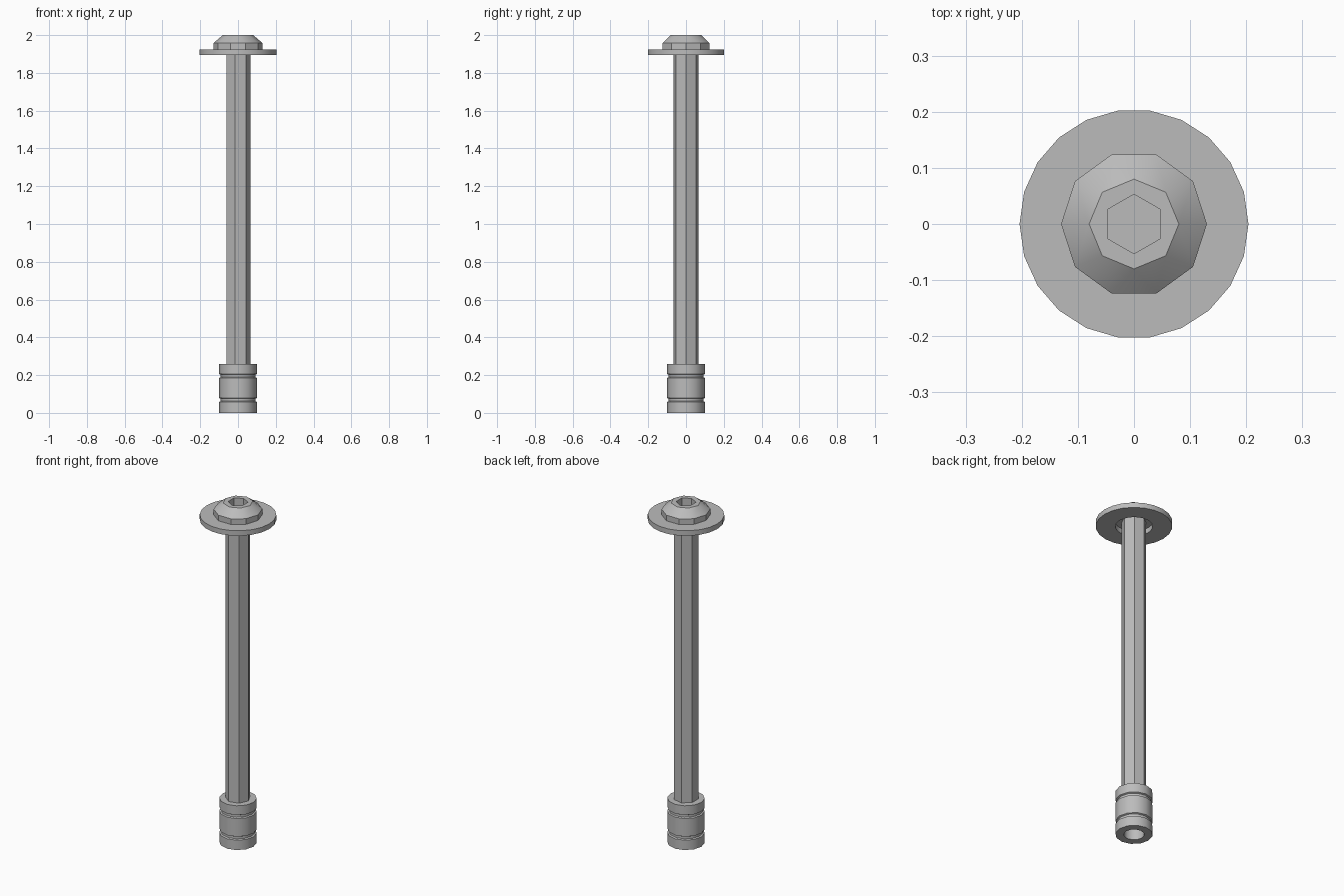
import bpy, bmesh
from math import cos, sin, pi, radians

cube = bpy.data.objects.get("Cube")
if cube:
    bpy.data.objects.remove(cube, do_unlink=True)

steel = bpy.data.materials.new("grey steel")
steel.use_nodes = True
GREY = (0.5, 0.5, 0.5, 1)
steel.diffuse_color = GREY
steel.node_tree.nodes["Principled BSDF"].inputs["Base Color"].default_value = GREY


def ring(bm, radius, z, sides, turn=0.0):
    return [bm.verts.new((radius * cos(turn + 2 * pi * i / sides),
                          radius * sin(turn + 2 * pi * i / sides), z))
            for i in range(sides)]


def finish(bm, name, angle=32):
    bmesh.ops.recalc_face_normals(bm, faces=bm.faces[:])
    mesh = bpy.data.meshes.new(name)
    bm.to_mesh(mesh)
    bm.free()
    mesh.materials.append(steel)
    obj = bpy.data.objects.new(name, mesh)
    bpy.context.collection.objects.link(obj)
    bpy.ops.object.select_all(action='DESELECT')
    obj.select_set(True)
    bpy.context.view_layer.objects.active = obj
    bpy.ops.object.shade_smooth_by_angle(angle=radians(angle))
    return obj


def lathe(name, profile, sides, closed=False, turn=0.0, angle=32):
    """Turn (radius, z) points into a ring-shaped or capped solid."""
    bm = bmesh.new()
    rings = [ring(bm, r, z, sides, turn) for r, z in profile]
    pairs = list(zip(rings, rings[1:]))
    if closed:
        pairs.append((rings[-1], rings[0]))
    else:
        bm.faces.new(rings[0])
        bm.faces.new(rings[-1])
    for a, b in pairs:
        for i in range(sides):
            j = (i + 1) % sides
            bm.faces.new((a[i], a[j], b[j], b[i]))
    return finish(bm, name, angle)


# Long seven-sided shaft
lathe("shaft", [(0.067, 0.2), (0.067, 1.94)], 7)

# Flat washer with an oversize hole
lathe("washer", [(0.204, 1.895), (0.204, 1.925), (0.1, 1.925), (0.1, 1.895)],
      22, closed=True)

# Hollow end collar with two grooves
outer = [(0.1, 0)]
for low in (0.058, 0.185):
    outer += [(0.1, low), (0.092, low + 0.004),
              (0.092, low + 0.017), (0.1, low + 0.021)]
outer += [(0.1, 0.26), (0.055, 0.26), (0.055, 0)]
lathe("end_collar", outer, 12, closed=True, angle=35)

# Button head: ten-sided skirt narrowing to an eight-sided top
bm = bmesh.new()
for radius, z, sides in ((0.13, 1.925, 10), (0.13, 1.958, 10), (0.08, 2.0, 8)):
    ring(bm, radius, z, sides)
bmesh.ops.convex_hull(bm, input=bm.verts[:])
bmesh.ops.dissolve_limit(bm, angle_limit=radians(1),
                         verts=bm.verts[:], edges=bm.edges[:])
head = finish(bm, "button_head")

# Hexagonal socket cut into the head
cutter = lathe("socket_cutter", [(0.053, 1.95), (0.053, 2.05)], 6, turn=pi / 2)
cutter.hide_render = True
cut = head.modifiers.new("socket", 'BOOLEAN')
cut.operation = 'DIFFERENCE'
cut.solver = 'EXACT'
cut.object = cutter
bpy.context.view_layer.objects.active = head
bpy.ops.object.modifier_apply(modifier=cut.name)
bpy.data.objects.remove(cutter, do_unlink=True)
bpy.ops.object.select_all(action='DESELECT')
head.select_set(True)
bpy.ops.object.shade_smooth_by_angle(angle=radians(32))
